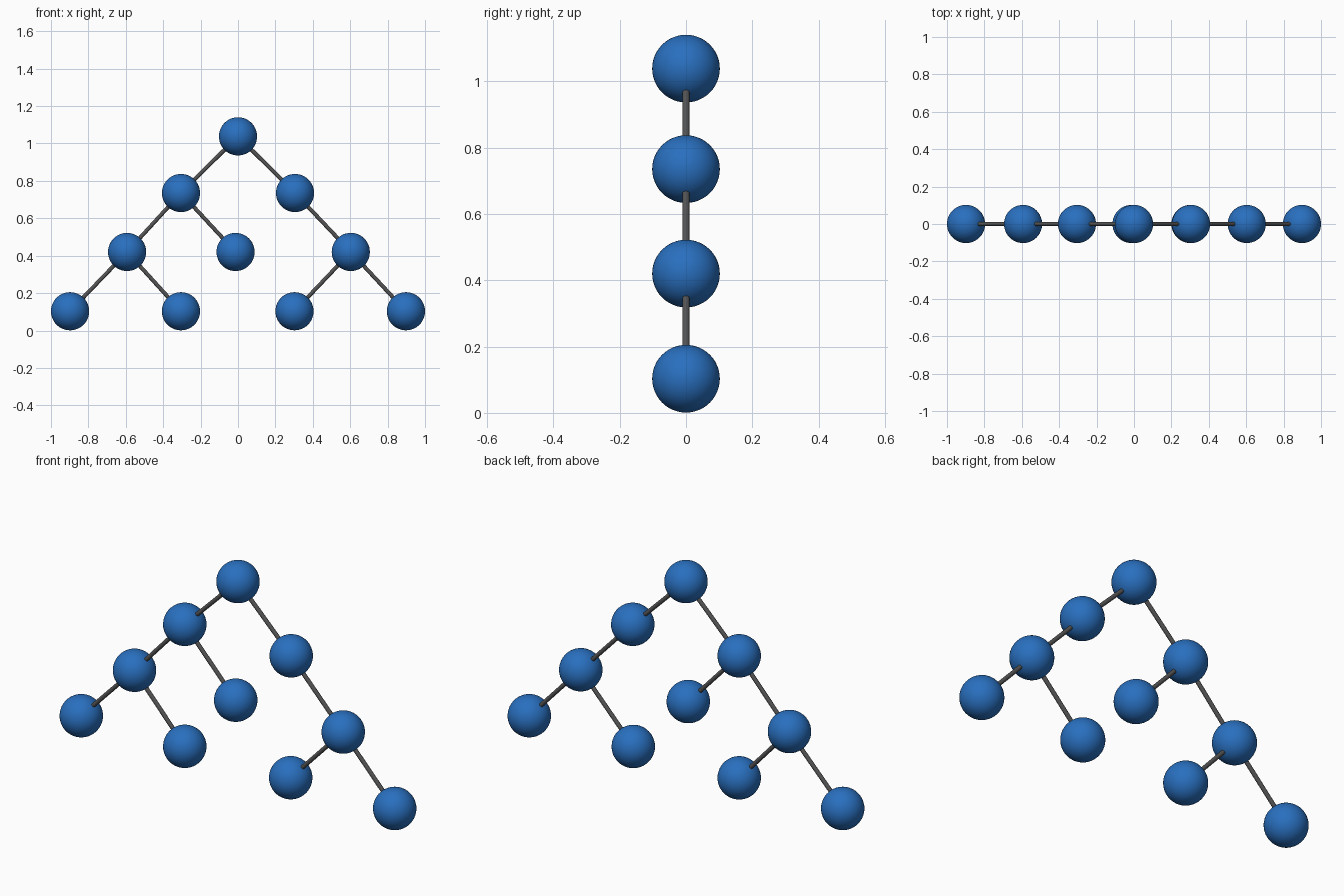
import bpy
from mathutils import Vector

if "Cube" in bpy.data.objects:
    bpy.data.objects.remove(bpy.data.objects["Cube"])

BALL_R, ROD_R = 0.102, 0.0105

blue = bpy.data.materials.new("blue")
blue.diffuse_color = (0.022, 0.16, 0.52, 1)
blue.use_nodes = True
blue.node_tree.nodes["Principled BSDF"].inputs["Base Color"].default_value = blue.diffuse_color
grey = bpy.data.materials.new("dark_grey")
grey.diffuse_color = (0.09, 0.09, 0.09, 1)
grey.use_nodes = True
grey.node_tree.nodes["Principled BSDF"].inputs["Base Color"].default_value = grey.diffuse_color

# name: (x, z, parent)
nodes = {
    "root": (0.0, 1.038, None),
    "left": (-0.305, 0.735, "root"),
    "right": (0.305, 0.735, "root"),
    "left_left": (-0.593, 0.42, "left"),
    "left_right": (-0.013, 0.42, "left"),
    "right_right": (0.603, 0.42, "right"),
    "leaf_1": (-0.898, 0.103, "left_left"),
    "leaf_2": (-0.305, 0.103, "left_left"),
    "leaf_3": (0.302, 0.103, "right_right"),
    "leaf_4": (0.898, 0.103, "right_right"),
}


def position(name):
    x, z, _ = nodes[name]
    return Vector((x, 0, z))


def finish(name, material):
    ob = bpy.context.object
    ob.name = name
    ob.data.materials.append(material)
    bpy.ops.object.shade_smooth_by_angle()


def add_ball(name):
    bpy.ops.mesh.primitive_uv_sphere_add(segments=48, ring_count=24, radius=BALL_R,
                                         location=position(name))
    finish("ball_" + name, blue)


def add_rod(parent, child):
    a, b = position(parent), position(child)
    d = b - a
    bpy.ops.mesh.primitive_cylinder_add(vertices=24, radius=ROD_R, depth=d.length,
                                        location=(a + b) / 2,
                                        rotation=d.to_track_quat('Z', 'Y').to_euler())
    finish("rod_to_" + child, grey)


# Balls, each joined to its parent by a rod
for name, (_, _, parent) in nodes.items():
    add_ball(name)
    if parent:
        add_rod(parent, name)
